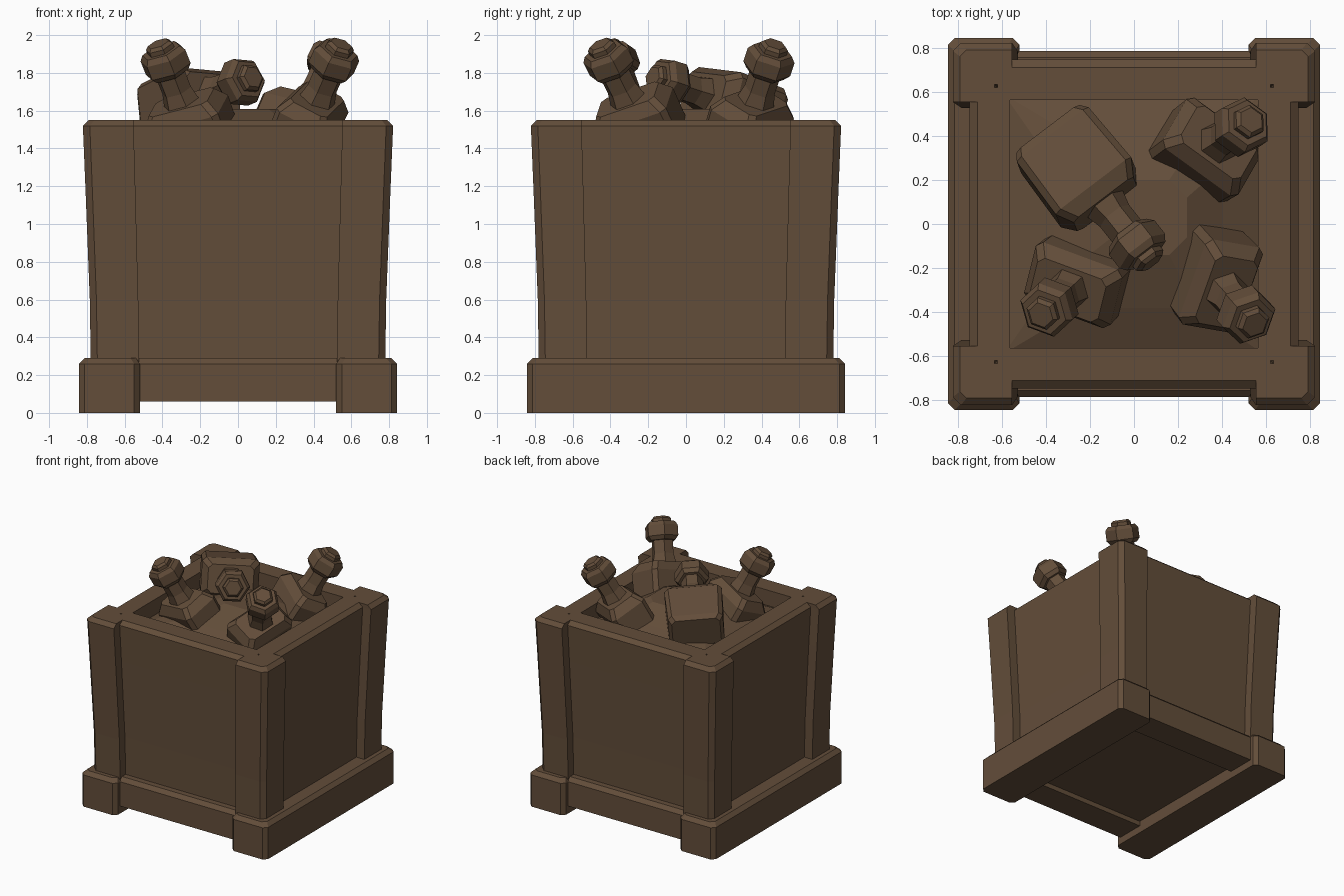
import bpy, bmesh, math
from mathutils import Vector, Matrix

if "Cube" in bpy.data.objects:
    bpy.data.objects.remove(bpy.data.objects["Cube"])

wood = bpy.data.materials.new("dark brown")
wood.diffuse_color = (0.125, 0.075, 0.042, 1)
wood.use_nodes = True
wood.node_tree.nodes["Principled BSDF"].inputs["Base Color"].default_value = wood.diffuse_color


def finish(bm, name):
    bmesh.ops.recalc_face_normals(bm, faces=bm.faces[:])
    me = bpy.data.meshes.new(name)
    bm.to_mesh(me)
    bm.free()
    me.materials.append(wood)
    ob = bpy.data.objects.new(name, me)
    bpy.context.collection.objects.link(ob)
    return ob


def loft(bm, rings, mat=Matrix()):
    """Skin a stack of equal-length rings and cap both ends."""
    vs = [[bm.verts.new(mat @ Vector(p)) for p in r] for r in rings]
    n = len(vs[0])
    for a, b in zip(vs, vs[1:]):
        for i in range(n):
            j = (i + 1) % n
            bm.faces.new((a[i], a[j], b[j], b[i]))
    bm.faces.new(vs[0][::-1])
    bm.faces.new(vs[-1])


def oct_ring(x0, x1, y0, y1, c, z):
    """Rectangle with cut corners."""
    return [(x0 + c, y0, z), (x1 - c, y0, z), (x1, y0 + c, z), (x1, y1 - c, z),
            (x1 - c, y1, z), (x0 + c, y1, z), (x0, y1 - c, z), (x0, y0 + c, z)]


def hex_ring(r, z):
    return [(r * math.cos(i * math.pi / 3), r * math.sin(i * math.pi / 3), z) for i in range(6)]


# flare of the crate: height, outward scale
FLARE = [(0.2, 1.0), (0.3, 1.0), (0.6, 1.006), (0.92, 1.022), (1.22, 1.037), (1.52, 1.053)]

# corner posts, L-shaped with a cut outer corner
L = [(.525, .6), (.525, .78), (.745, .78), (.78, .745), (.78, .525), (.6, .525), (.6, .6)]
for sx in (-1, 1):
    for sy in (-1, 1):
        bm = bmesh.new()
        rings = [[(x * s, y * s, z) for x, y in L] for z, s in FLARE]
        rings.append([(min(x * 1.053, .79 if y < .77 else .76), min(y * 1.053, .79 if x < .77 else .76), 1.55)
                      for x, y in L])
        loft(bm, rings, Matrix.Diagonal((sx, sy, 1, 1)))
        finish(bm, "corner_post")

# side panels with a chamfered rim
for k in range(4):
    bm = bmesh.new()
    levels = [(z, .708 * s) for z, s in FLARE] + [(1.55, .71)]
    loft(bm, [[(-.62, -y, z), (.62, -y, z), (.62, -.563, z), (-.62, -.563, z)] for z, y in levels],
         Matrix.Rotation(k * math.pi / 2, 4, 'Z'))
    finish(bm, "side_panel")

# base skids along both sides, rails at front and back
for s in (-1, 1):
    bm = bmesh.new()
    loft(bm, [oct_ring(.52, .843, -.843, .843, .03, 0), oct_ring(.52, .843, -.843, .843, .03, .26),
              oct_ring(.54, .813, -.813, .813, .03, .29)], Matrix.Diagonal((s, 1, 1, 1)))
    finish(bm, "base_skid")
    bm = bmesh.new()
    loft(bm, [[(-.54, .55, z), (.54, .55, z), (.54, y, z), (-.54, y, z)]
              for z, y in ((.06, .785), (.26, .785), (.29, .755))], Matrix.Diagonal((1, s, 1, 1)))
    finish(bm, "base_rail")

# crate floor
bm = bmesh.new()
loft(bm, [oct_ring(-.56, .56, -.6, .6, .01, z) for z in (.1, .16)])
finish(bm, "crate_floor")

# faceted mound filling the crate
bm = bmesh.new()
loft(bm, [oct_ring(-.57, .57, -.57, .57, .01, 1.3), oct_ring(-.57, .57, -.57, .57, .01, 1.42),
          oct_ring(-.36, .4, -.38, .38, .12, 1.51), oct_ring(-.1, .24, -.14, .2, .08, 1.61)])
finish(bm, "filling")


# bottles: flat block body, hexagonal neck, collar and stopper
def bottle(name, shoulder, axis, wide):
    z = Vector(axis).normalized()
    x = Vector(wide)
    x = (x - z * x.dot(z)).normalized()
    y = z.cross(x)
    m = Matrix.Translation(shoulder) @ Matrix((x, y, z)).transposed().to_4x4()
    bm = bmesh.new()
    loft(bm, [oct_ring(-a, a, -b, b, c, h) for a, b, c, h in
              ((.18, .12, .03, -.42), (.205, .14, .03, -.38), (.215, .15, .03, -.07), (.17, .11, .03, 0))], m)
    loft(bm, [hex_ring(r, h) for r, h in ((.105, -.02), (.083, .07), (.083, .18))], m)
    loft(bm, [hex_ring(r, h) for r, h in
              ((.105, .17), (.13, .2), (.13, .28), (.108, .31))], m)
    loft(bm, [hex_ring(r, h) for r, h in ((.078, .30), (.078, .335), (.06, .352))], m)
    finish(bm, name)


bottle("bottle_back_left", (-.13, .09, 1.69), (.6, -.76, .25), (.31, .28, -.04))
bottle("bottle_back_right", (.385, .37, 1.65), (.16, .11, .33), (.4, -.23, 0))
bottle("bottle_front_left", (-.30, -.30, 1.645), (-.13, -.12, .33), (.4, -.1, 0))
bottle("bottle_front_right", (.42, -.31, 1.66), (.14, -.16, .32), (.07, .4, 0))
